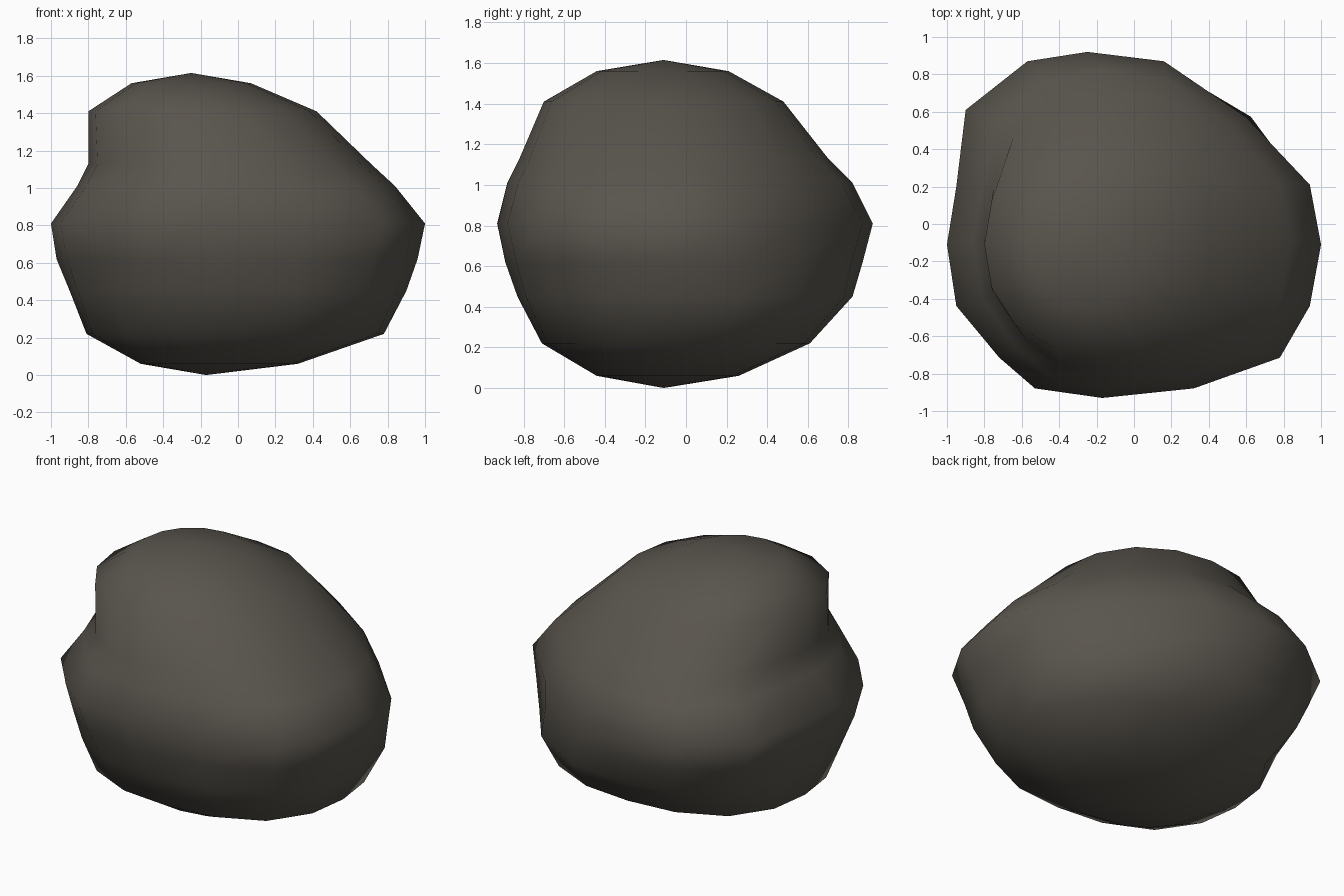
import bpy, bmesh, math

if "Cube" in bpy.data.objects:
    bpy.data.objects.remove(bpy.data.objects["Cube"])

# Plan outline at the widest level, counter-clockwise from the right
OUTLINE = [(1, -.11), (.94, .21), (.6, .57), (.16, .87), (-.25, .92), (-.57, .87),
           (-.9, .61), (-.95, .2), (-1, -.11), (-.95, -.43), (-.72, -.7), (-.53, -.86),
           (-.17, -.91), (.32, -.86), (.78, -.7), (.94, -.43)]
CX, CY = -.2, -.11

# Level: z, x min, x max, y min, y max, blend to round section, corner bulge
LEVELS = [(.06, -.52, .32, -.44, .26, 1, 0),
          (.22, -.81, .78, -.71, .61, 1, .07),
          (.45, -.90, .90, -.83, .82, .6, .04),
          (.62, -.97, .96, -.89, .87, .3, 0),
          (.81, -1.0, 1.0, -.93, .92, 0, 0),
          (1.01, -.86, .84, -.88, .82, .3, 0),
          (1.13, -.80, .71, -.82, .70, .6, 0),
          (1.41, -.80, .42, -.70, .48, 1, .03),
          (1.56, -.57, .07, -.44, .21, 1, 0)]


def section(bm, z, x0, x1, y0, y1, blend, bulge):
    """One closed cross-section stretched to the given extents."""
    ring = []
    for i, (px, py) in enumerate(OUTLINE):
        nx = (px - CX) / (1 - CX if px > CX else 1 + CX)
        ny = (py - CY) / (.92 - CY if py > CY else .91 + CY)
        a = math.tau * i / len(OUTLINE)
        k = 1 + bulge * math.sin(2 * a) ** 2
        nx = (nx * (1 - blend) + math.cos(a) * blend) * k
        ny = (ny * (1 - blend) + math.sin(a) * blend) * k
        mx, my = (x0 + x1) / 2, (y0 + y1) / 2
        cx = CX * (1 - blend) + mx * blend
        cy = CY * (1 - blend) + my * blend
        ring.append(bm.verts.new((cx + nx * (x1 - cx if nx > 0 else cx - x0),
                                  cy + ny * (y1 - cy if ny > 0 else cy - y0), z)))
    return ring


# Boulder body: stacked sections closed by a point at each end
bm = bmesh.new()
rings = [section(bm, *level) for level in LEVELS]
n = len(OUTLINE)
for low, high in zip(rings, rings[1:]):
    for i in range(n):
        j = (i + 1) % n
        bm.faces.new((low[i], low[j], high[j], high[i]))
bottom = bm.verts.new((-.17, -.11, 0))
top = bm.verts.new((-.25, -.11, 1.615))
for i in range(n):
    j = (i + 1) % n
    bm.faces.new((bottom, rings[0][j], rings[0][i]))
    bm.faces.new((top, rings[-1][i], rings[-1][j]))
bmesh.ops.recalc_face_normals(bm, faces=bm.faces)
for f in bm.faces:
    f.smooth = True

mesh = bpy.data.meshes.new("boulder")
bm.to_mesh(mesh)
bm.free()
boulder = bpy.data.objects.new("boulder", mesh)
bpy.context.collection.objects.link(boulder)

# Dark brown-grey stone
stone = bpy.data.materials.new("stone")
stone.diffuse_color = (.10, .09, .075, 1)
stone.use_nodes = True
stone.node_tree.nodes["Principled BSDF"].inputs["Base Color"].default_value = stone.diffuse_color
mesh.materials.append(stone)
